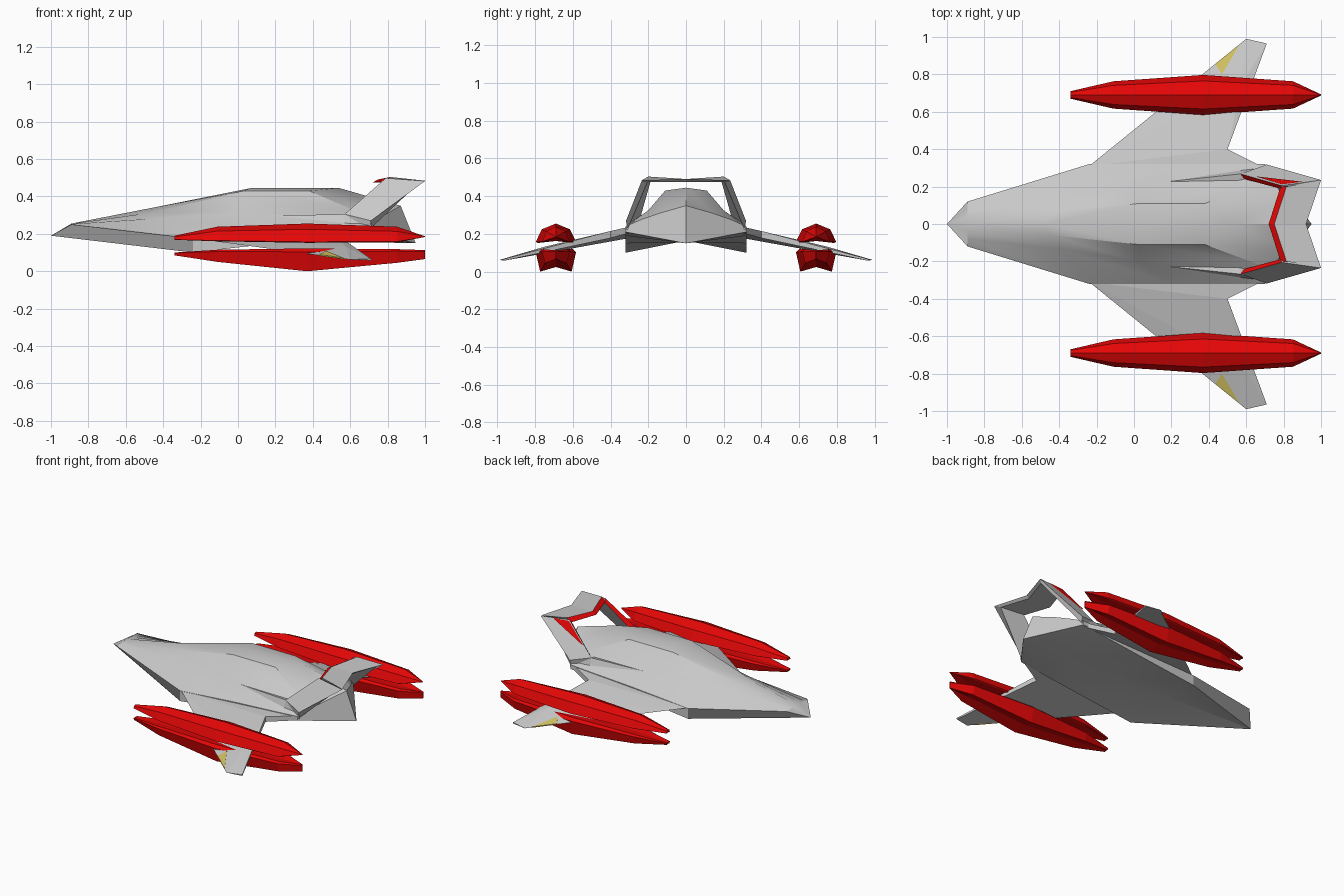
import bpy, bmesh

cube = bpy.data.objects.get("Cube")
if cube:
    bpy.data.objects.remove(cube, do_unlink=True)


def material(name, rgb):
    m = bpy.data.materials.new(name)
    m.use_nodes = True
    col = (*rgb, 1.0)
    m.diffuse_color = col
    m.node_tree.nodes["Principled BSDF"].inputs["Base Color"].default_value = col
    return m


MATS = [material("hull_grey", (0.58, 0.58, 0.58)),
        material("pod_red", (0.78, 0.002, 0.002)),
        material("marking_yellow", (0.62, 0.52, 0.12))]


def build(name, verts, faces, mat=0, red=(), mirror=True, smooth=None):
    """Mesh from one half, mirrored across y = 0 and welded; red lists red face numbers."""
    bm = bmesh.new()
    for side in ((1, -1) if mirror else (1,)):
        vs = [bm.verts.new((x, y * side, z)) for x, y, z in verts]
        for i, f in enumerate(faces):
            face = bm.faces.new([vs[k] for k in f])
            face.material_index = 1 if i in red else mat
    bmesh.ops.remove_doubles(bm, verts=bm.verts, dist=1e-4)
    bmesh.ops.dissolve_degenerate(bm, edges=bm.edges, dist=1e-5)
    bmesh.ops.recalc_face_normals(bm, faces=bm.faces)
    me = bpy.data.meshes.new(name)
    bm.to_mesh(me)
    bm.free()
    for m in MATS:
        me.materials.append(m)
    ob = bpy.data.objects.new(name, me)
    bpy.context.collection.objects.link(ob)
    if smooth:
        bpy.ops.object.select_all(action="DESELECT")
        ob.select_set(True)
        bpy.context.view_layer.objects.active = ob
        bpy.ops.object.shade_smooth_by_angle(angle=smooth)


def loft(rings, closed=True, cap_start=False, cap_end=False):
    """Skin a list of rings that all have the same number of points."""
    n = len(rings[0])
    verts = [p for r in rings for p in r]
    faces = []
    for i in range(len(rings) - 1):
        for j in range(n if closed else n - 1):
            k = (j + 1) % n
            faces.append((i * n + j, i * n + k, (i + 1) * n + k, (i + 1) * n + j))
    if cap_start:
        faces.append(tuple(range(n)))
    if cap_end:
        faces.append(tuple(range((len(rings) - 1) * n, len(rings) * n)))
    return verts, faces


def plate(name, corners, mat, mirror=True, thick=.007):
    """Thin triangular plate hanging down from three top corners."""
    low = [(x, y, z - thick) for x, y, z in corners]
    v, f = loft([corners, low], cap_start=True, cap_end=True)
    build(name, v, f, mat=mat, mirror=mirror)


# Fuselage half sections: top centre, canopy shoulder, canopy foot, chine, belly edge, keel
NOSE = (-1, 0, .19)
hull = [
    [NOSE] * 6,
    [(-.89, 0, .255), (-.89, .04, .254), (-.89, .08, .252), (-.89, .12, .25), NOSE, NOSE],
    [(-.48, 0, .335), (-.45, .06, .315), (-.40, .13, .285), (-.24, .32, .175),
     (-.24, .32, .10), (-.24, 0, .174)],
    [(.07, 0, .445), (.03, .11, .43), (.02, .20, .315), (.20, .32, .21),
     (.20, .32, .15), (.2, 0, .164)],
    [(.54, 0, .445), (.38, .11, .43), (.62, .20, .325), (.55, .32, .23),
     (.55, .32, .19), (.6, 0, .157)],
    [(.87, 0, .35), (.80, .14, .31), (.74, .24, .275), (.70, .32, .24),
     (.70, .32, .21), (.95, 0, .15)],
]
v, f = loft(hull, closed=False, cap_end=True)
build("fuselage", v, f, smooth=0.45)

# Swept, drooping wings with a trailing bevel that is widest near mid span
wing = [(-.24, .31, .176), (.5, .4, .215), (.7, .3, .238), (.6, .99, .062), (.71, .965, .067),
        (.5, .4, .178), (.7, .3, .205), (.71, .965, .058), (.575, .75, .132)]
build("wings", wing, [(0, 3, 8), (3, 4, 8), (0, 8, 1), (0, 1, 2), (1, 8, 4), (1, 4, 7, 5),
                      (3, 7, 4), (1, 5, 6, 2), (0, 5, 7, 3), (0, 6, 5), (0, 2, 6)])

# Yellow markings on the leading edges near the tips
plate("wing_markings", [(.435, .855, .089), (.565, .96, .071), (.47, .80, .110)], 2)

# Leaning tail fins with a thin red leading edge
fin = [
    [(.57, .268, .305), (.71, .318, .27), (.70, .312, .22), (.567, .247, .27)],
    [(.79, .205, .498), (1.0, .235, .482), (.97, .205, .474), (.785, .188, .478)],
]
v, f = loft(fin, cap_start=True, cap_end=True)
build("tail_fins", v, f, red=(3,))

# Low strakes running forward from the fin roots
strake = [
    [(.07, .215, .295)] * 3,
    [(.57, .268, .305), (.57, .30, .22), (.57, .20, .29)],
    [(.71, .316, .268), (.71, .315, .22), (.70, .24, .26)],
]
v, f = loft(strake, cap_end=True)
build("fin_strakes", v, f)

# Swept crossbar joining the fins, red along its front
bar = [
    [(.72, 0, .475), (.75, 0, .491), (.92, 0, .492), (.90, 0, .475)],
    [(.785, .205, .478), (.815, .20, .504), (1.0, .235, .484), (.97, .205, .474)],
]
v, f = loft(bar, cap_end=True)
build("tail_crossbar", v, f, red=(0,))

# Red flash on the outside of one fin
plate("fin_flash", [(.79, .212, .492), (.90, .226, .489), (.65, .255, .376)], 1, mirror=False)

# Paired pods above and below each wing: stations are x, half width, low z, high z
POD_Y = .69
UPPER = [(-.34, .02, .168, .19), (-.11, .073, .16, .238), (.37, .107, .152, .255),
         (.85, .073, .155, .238), (1.0, .002, .183, .187)]
LOWER = [(-.34, .02, .085, .10), (-.11, .073, .05, .115), (.37, .107, 0, .122),
         (.85, .073, .045, .118), (1.0, .003, .065, .113)]
# Section outlines: share of half width, share of height
UPPER_SECTION = [(0, 1), (.7, .7), (1, .05), (.9, 0), (0, .1),
                 (-.9, 0), (-1, .05), (-.7, .7)]
LOWER_SECTION = [(0, .9), (.8, 1), (1, .85), (.78, 0), (0, .2),
                 (-.78, 0), (-1, .85), (-.8, 1)]
for name, stations, section in (("upper_pods", UPPER, UPPER_SECTION),
                                ("lower_pods", LOWER, LOWER_SECTION)):
    rings = [[(x, POD_Y + a * w, lo + b * (hi - lo)) for a, b in section]
             for x, w, lo, hi in stations]
    v, f = loft(rings, cap_start=True, cap_end=True)
    build(name, v, f, mat=1)
